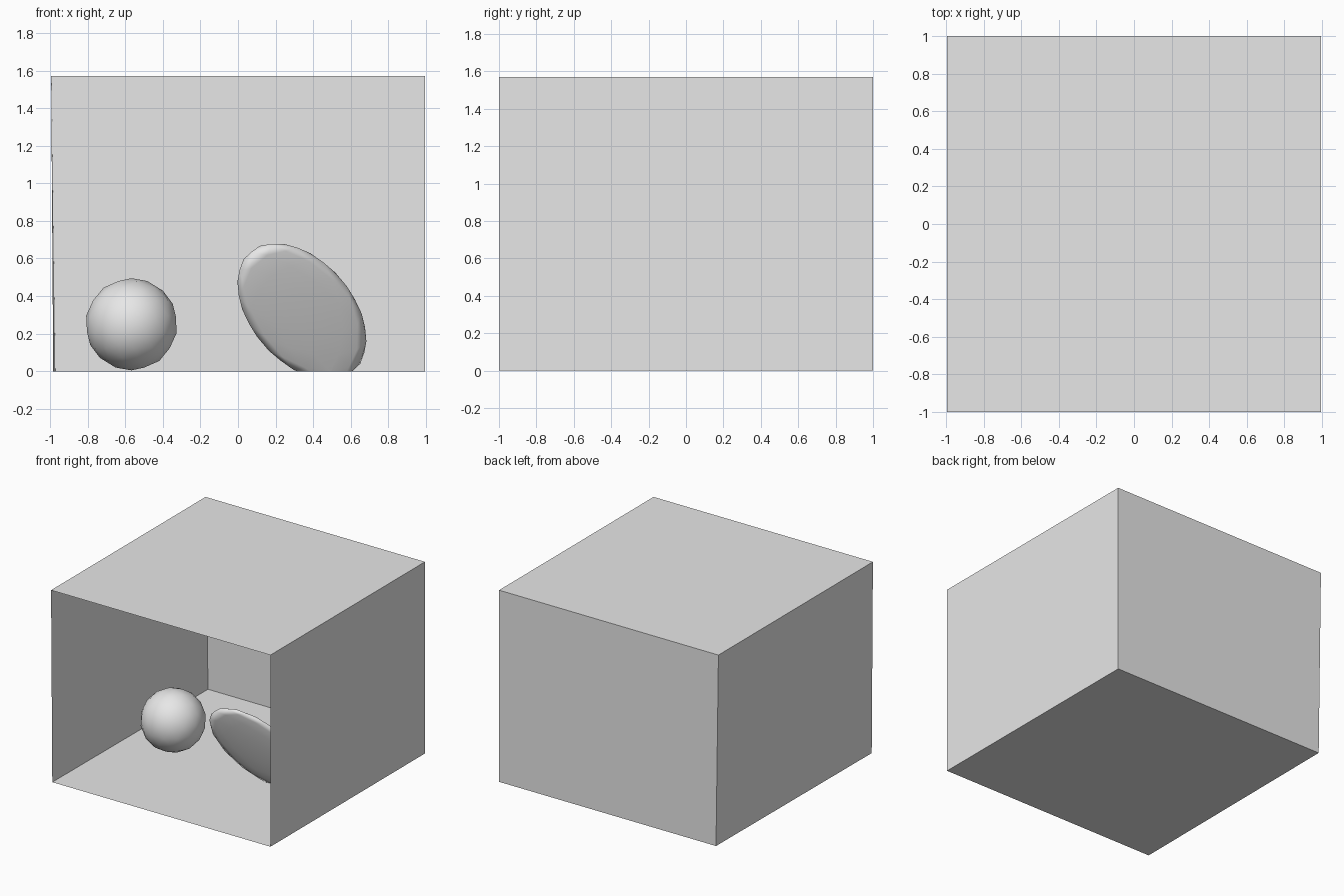
import bpy, bmesh
from mathutils import Vector, Matrix

cube = bpy.data.objects.get("Cube")
if cube:
    bpy.data.objects.remove(cube, do_unlink=True)

grey = bpy.data.materials.new("plain_grey")
grey.use_nodes = True
grey.diffuse_color = (0.8, 0.8, 0.8, 1)
grey.node_tree.nodes["Principled BSDF"].inputs["Base Color"].default_value = (0.8, 0.8, 0.8, 1)

HEIGHT = 1.57
WIDE = 0.994


def finish(name, bm, smooth=False):
    mesh = bpy.data.meshes.new(name)
    for face in bm.faces:
        face.smooth = smooth
    bm.to_mesh(mesh)
    bm.free()
    mesh.materials.append(grey)
    obj = bpy.data.objects.new(name, mesh)
    bpy.context.collection.objects.link(obj)
    return obj


def panel(name, corners):
    bm = bmesh.new()
    bm.faces.new([bm.verts.new(c) for c in corners])
    return finish(name, bm)


def ball():
    # Coarse geodesic sphere: each icosahedron edge is split in three
    bm = bmesh.new()
    bmesh.ops.create_icosphere(bm, subdivisions=1, radius=1)
    bmesh.ops.subdivide_edges(bm, edges=bm.edges[:], cuts=2, use_grid_fill=True)
    bmesh.ops.triangulate(bm, faces=bm.faces[:])
    for v in bm.verts:
        v.co.normalize()
    return bm


# Room corners, with the -x wall leaning slightly outward
floor_fl, floor_fr = (-0.983, -1, 0), (WIDE, -1, 0)
floor_bl, floor_br = (-0.972, 1, 0), (WIDE, 1, 0)
top_fl, top_fr = (-WIDE, -1, HEIGHT), (WIDE, -1, HEIGHT)
top_bl, top_br = (-WIDE, 1, HEIGHT), (WIDE, 1, HEIGHT)

# Thin room shell, open at the front
panel("floor", [floor_fl, floor_fr, floor_br, floor_bl])
panel("ceiling", [top_fl, top_bl, top_br, top_fr])
panel("back_wall", [floor_bl, floor_br, top_br, top_bl])
panel("right_wall", [floor_fl, floor_bl, top_bl, top_fl])
panel("left_wall", [floor_fr, top_fr, top_br, floor_br])

# Round ball
bm = ball()
bmesh.ops.transform(bm, verts=bm.verts, matrix=Matrix.Translation((-0.567, -0.03, 0.25)) @ Matrix.Scale(0.245, 4))
finish("ball", bm, True)

# Leaning flattened oval, trimmed where it meets the floor
along = Vector((0.58, 0.42, -0.68)).normalized()
across = Vector((0.28, -0.88, -0.38)).cross(along).normalized()
normal = along.cross(across)
axes = Matrix((along * 0.47, across * 0.275, normal * 0.03)).transposed().to_4x4()
bm = ball()
bmesh.ops.transform(bm, verts=bm.verts, matrix=Matrix.Translation((0.34, -0.2, 0.318)) @ axes)
bmesh.ops.bisect_plane(bm, geom=bm.verts[:] + bm.edges[:] + bm.faces[:],
                       plane_co=(0, 0, 0), plane_no=(0, 0, 1), clear_inner=True)
bmesh.ops.recalc_face_normals(bm, faces=bm.faces[:])
finish("leaning_oval", bm, True)
